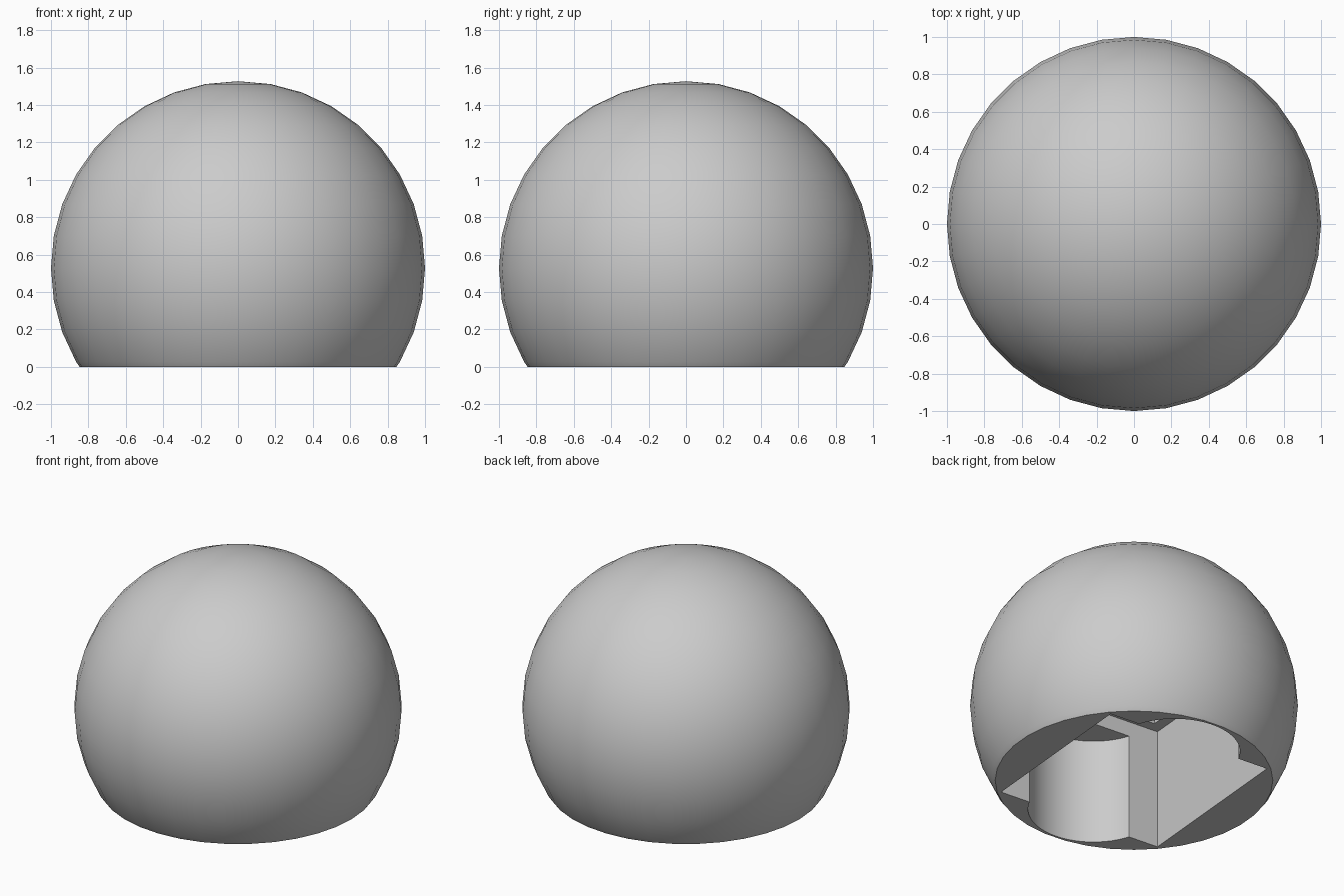
import bpy
import math
from mathutils import Matrix, Vector

cube = bpy.data.objects.get("Cube")
if cube:
    bpy.data.objects.remove(cube, do_unlink=True)

CENTRE_Z = 0.527
TWIST = Matrix.Rotation(math.radians(-5), 4, "Z")

grey = bpy.data.materials.new("plain_grey")
grey.use_nodes = True
grey.diffuse_color = (0.6, 0.6, 0.6, 1)
grey.node_tree.nodes["Principled BSDF"].inputs["Base Color"].default_value = grey.diffuse_color


def carve(body, cutter):
    """Subtract a cutter from the body, then discard it."""
    cutter.hide_render = True
    mod = body.modifiers.new("carve", "BOOLEAN")
    mod.operation = "DIFFERENCE"
    mod.solver = "EXACT"
    mod.object = cutter
    bpy.context.view_layer.objects.active = body
    bpy.ops.object.modifier_apply(modifier=mod.name)
    bpy.data.objects.remove(cutter, do_unlink=True)


def box(name, half, bottom, top):
    """Square box turned by the cavity's twist."""
    bpy.ops.mesh.primitive_cube_add(size=2)
    ob = bpy.context.object
    ob.name = name
    ob.data.transform(TWIST @ Matrix.Translation((0, 0, (bottom + top) / 2))
                      @ Matrix.Diagonal((half, half, (top - bottom) / 2, 1)))
    return ob


# Round body
bpy.ops.mesh.primitive_uv_sphere_add(segments=36, ring_count=18, radius=1)
body = bpy.context.object
body.name = "round_body"
body.data.transform(Matrix.Translation((0, 0, CENTRE_Z)))
body.data.materials.append(grey)

# Flat underside
carve(body, box("base_cutter", 2, -2, 0))

# Square socket with a shallower stepped recess in its ceiling
carve(body, box("socket_cutter", 0.582, -0.2, 0.81))
carve(body, box("recess_cutter", 0.51, 0.5, 0.93))

# Round lobes on the front and back of the socket
for side in (-1, 1):
    bpy.ops.mesh.primitive_cylinder_add(vertices=64, radius=0.4, depth=0.91)
    lobe = bpy.context.object
    lobe.name = "lobe_cutter"
    spot = TWIST @ Vector((0, 0.43 * side, 0.255))
    lobe.data.transform(Matrix.Translation(spot))
    carve(body, lobe)

# One colour throughout, with smooth curves and sharp rims
body.data.materials.clear()
body.data.materials.append(grey)
for face in body.data.polygons:
    face.material_index = 0
bpy.ops.object.select_all(action="DESELECT")
body.select_set(True)
bpy.context.view_layer.objects.active = body
bpy.ops.object.shade_smooth_by_angle(angle=math.radians(30))
